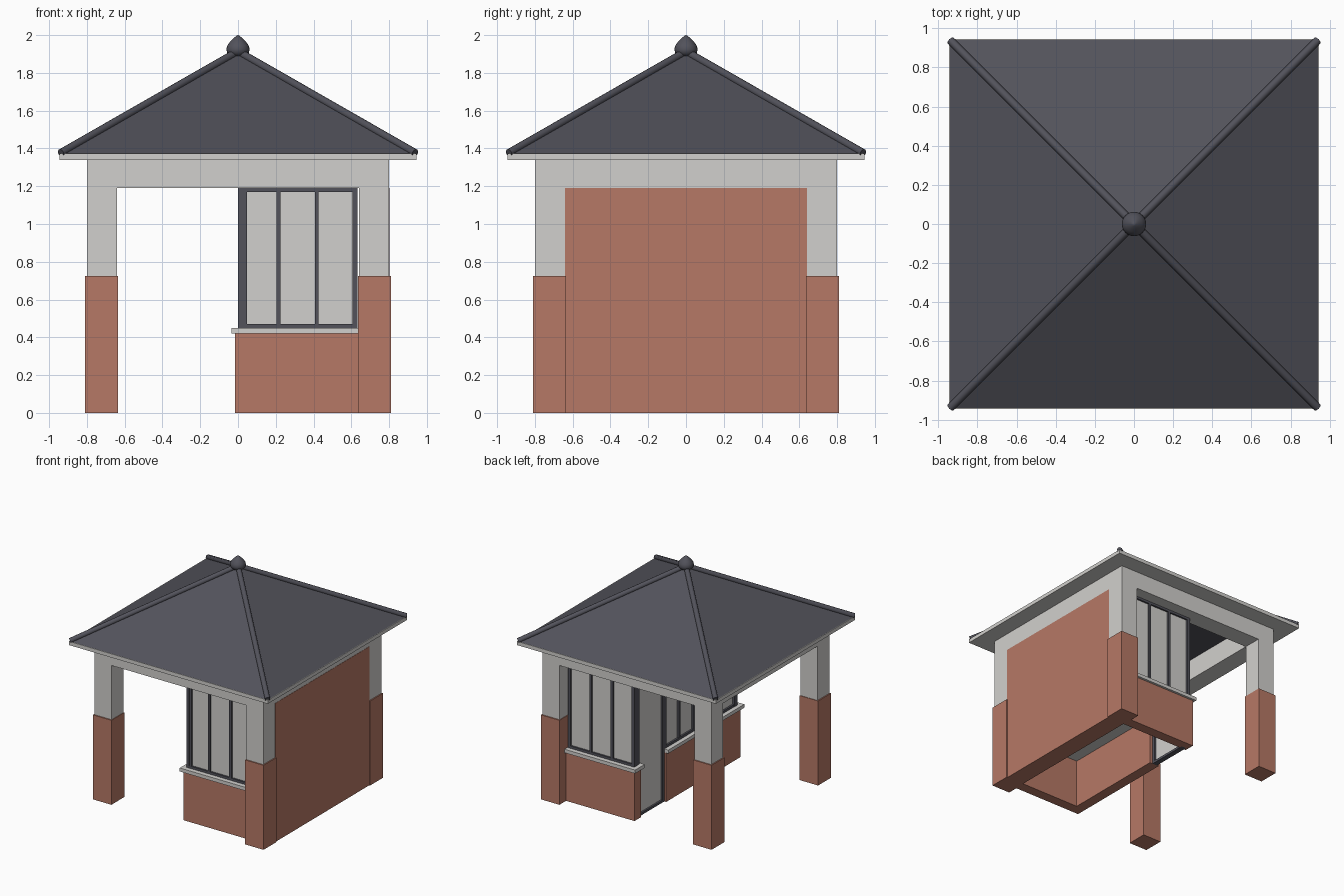
import bpy, bmesh, math
from mathutils import Vector

if "Cube" in bpy.data.objects:
    bpy.data.objects.remove(bpy.data.objects["Cube"])


def material(name, rgb):
    m = bpy.data.materials.new(name)
    m.diffuse_color = (*rgb, 1)
    m.use_nodes = True
    m.node_tree.nodes["Principled BSDF"].inputs["Base Color"].default_value = m.diffuse_color
    return m


BRICK = material("brick red", (0.47, 0.19, 0.132))
PALE = material("pale grey", (0.64, 0.63, 0.61))
SLATE = material("dark slate", (0.085, 0.085, 0.105))


def finish(name, bm, mat):
    bmesh.ops.recalc_face_normals(bm, faces=bm.faces)
    me = bpy.data.meshes.new(name)
    bm.to_mesh(me)
    bm.free()
    me.materials.append(mat)
    ob = bpy.data.objects.new(name, me)
    bpy.context.collection.objects.link(ob)
    return ob


def boxes(name, mat, *spans):
    """Each span is (x0, x1, y0, y1, z0, z1)."""
    bm = bmesh.new()
    for x0, x1, y0, y1, z0, z1 in spans:
        vs = bmesh.ops.create_cube(bm, size=1)["verts"]
        for v in vs:
            v.co = ((x0 + x1) / 2 + v.co.x * (x1 - x0),
                    (y0 + y1) / 2 + v.co.y * (y1 - y0),
                    (z0 + z1) / 2 + v.co.z * (z1 - z0))
    return finish(name, bm, mat)


def ring(name, mat, inner, outer, z0, z1):
    """Square frame lying flat."""
    bm = bmesh.new()
    signs = [(-1, -1), (1, -1), (1, 1), (-1, 1)]
    loops = [[bm.verts.new((sx * r, sy * r, z)) for sx, sy in signs]
             for r, z in ((outer, z0), (outer, z1), (inner, z1), (inner, z0))]
    for a in range(4):
        p, q = loops[a], loops[(a + 1) % 4]
        for i in range(4):
            j = (i + 1) % 4
            bm.faces.new((p[i], p[j], q[j], q[i]))
    return finish(name, bm, mat)


def smooth(ob):
    bpy.ops.object.select_all(action="DESELECT")
    ob.select_set(True)
    bpy.context.view_layer.objects.active = ob
    bpy.ops.object.shade_smooth_by_angle(angle=math.radians(40))


# Corner columns with brick bases
for sx, side in ((-1, "left"), (1, "right")):
    for sy, end in ((-1, "front"), (1, "back")):
        def span(a, b, z0, z1):
            xs, ys = sorted((sx * a, sx * b)), sorted((sy * a, sy * b))
            return (*xs, *ys, z0, z1)
        boxes(f"{end}_{side}_column", PALE, span(0.64, 0.80, 0.70, 1.20))
        boxes(f"{end}_{side}_column_base", BRICK, span(0.635, 0.81, 0, 0.725))

# Beams and eaves
ring("beam_frame", PALE, 0.64, 0.80, 1.19, 1.34)
ring("eaves", PALE, 0.64, 0.945, 1.34, 1.372)

# Brick walls
boxes("right_wall", BRICK, (0.64, 0.802, -0.64, 0.64, 0, 1.19))
DOOR = 0.29
for sy, end in ((-1, "front"), (1, "back")):
    boxes(f"{end}_low_wall", BRICK, (-0.015, 0.64, *sorted((sy * 0.63, sy * 0.72)), 0, 0.42))
    boxes(f"{end}_sill", PALE, (-0.035, 0.635, *sorted((sy * 0.61, sy * 0.74)), 0.42, 0.45))
boxes("inner_low_wall", BRICK, (-0.015, 0.075, -0.63, DOOR, 0, 0.42))
boxes("inner_sill", PALE, (-0.035, 0.095, -0.61, DOOR, 0.42, 0.45))
boxes("counter", PALE, (0.095, 0.64, -0.61, DOOR, 0.42, 0.45))

# Windows: a border with evenly spaced bars, plus thin panes
Z0, Z1, T = 0.45, 1.19, 0.026


def window(name, a, b, cells, place, z0=Z0):
    bars = [(a, a + T, z0, Z1), (b - T, b, z0, Z1),
            (a, b, z0, z0 + 0.02), (a, b, Z1 - 0.02, Z1)]
    for i in range(1, cells):
        c = a + T / 2 + (b - a - T) * i / cells
        bars.append((c - 0.01, c + 0.01, z0, Z1))
    boxes(name + "_frame", SLATE, *[place(p, q, 0, 0.045, u, v) for p, q, u, v in bars])
    boxes(name + "_panes", PALE, place(a + 0.01, b - 0.01, 0.015, 0.03, z0 + 0.01, Z1 - 0.01))


window("front_window", 0.0, 0.632, 3, lambda p, q, d, e, u, v: (p, q, -0.70 + d, -0.70 + e, u, v))
window("back_window", 0.0, 0.632, 3, lambda p, q, d, e, u, v: (p, q, 0.70 - e, 0.70 - d, u, v))


def inner(p, q, d, e, u, v):
    return (d + 0.002, e + 0.002, p, q, u, v)


window("inner_window", -0.698, DOOR, 5, inner)
window("door", DOOR, 0.655, 1, inner, 0.0)

# Pyramid roof
bm = bmesh.new()
base = [bm.verts.new((sx * 0.94, sy * 0.94, 1.372)) for sx, sy in ((-1, -1), (1, -1), (1, 1), (-1, 1))]
top = bm.verts.new((0, 0, 1.91))
bm.faces.new(base[::-1])
for i in range(4):
    bm.faces.new((base[i], base[(i + 1) % 4], top))
finish("roof", bm, SLATE)

# Hip ridges
for sx, side in ((-1, "left"), (1, "right")):
    for sy, end in ((-1, "front"), (1, "back")):
        a, b = Vector((sx * 0.938, sy * 0.938, 1.376)), Vector((0, 0, 1.913))
        bm = bmesh.new()
        bmesh.ops.create_cone(bm, cap_ends=True, segments=12, radius1=0.021,
                              radius2=0.021, depth=(b - a).length)
        rot = (b - a).to_track_quat("Z", "Y")
        for v in bm.verts:
            v.co = rot @ v.co + (a + b) / 2
        smooth(finish(f"{end}_{side}_ridge", bm, SLATE))

# Pointed finial, lathed
profile = [(0, 1.885), (0.04, 1.89), (0.057, 1.905), (0.062, 1.925), (0.056, 1.946),
           (0.042, 1.965), (0.024, 1.983), (0.01, 1.995), (0, 2.0)]
bm = bmesh.new()
vs = [bm.verts.new((r, 0, z)) for r, z in profile]
edges = [bm.edges.new(pair) for pair in zip(vs, vs[1:])]
bmesh.ops.spin(bm, geom=vs + edges, cent=(0, 0, 0), axis=(0, 0, 1),
               angle=math.tau, steps=24, use_merge=True)
bmesh.ops.remove_doubles(bm, verts=bm.verts, dist=1e-4)
smooth(finish("finial", bm, SLATE))
